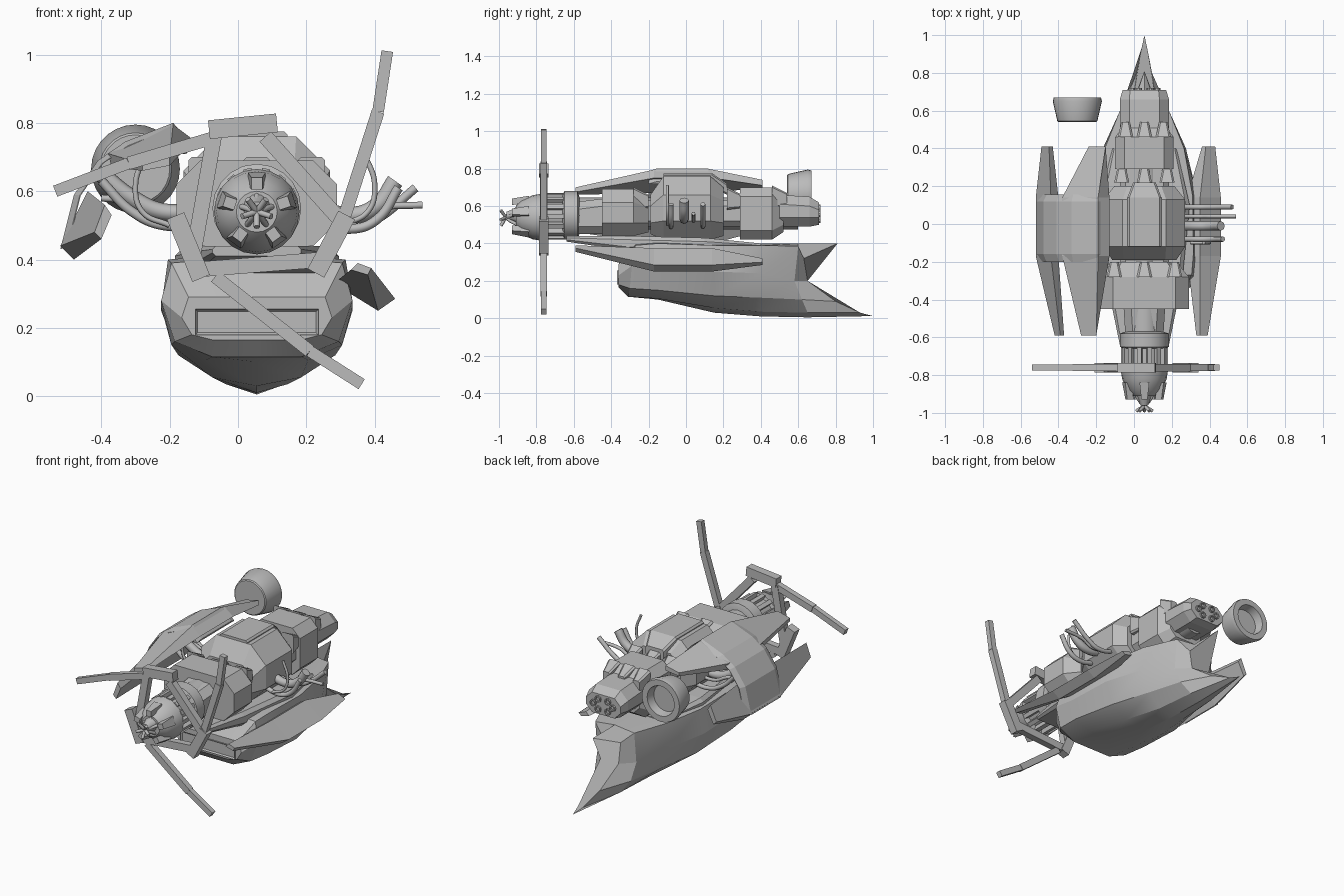
import bpy, bmesh, math
from mathutils import Vector, Matrix

if "Cube" in bpy.data.objects:
    bpy.data.objects.remove(bpy.data.objects["Cube"])

GREY = bpy.data.materials.new("plain_grey")
GREY.use_nodes = True
GREY.diffuse_color = (0.5, 0.5, 0.5, 1)
GREY.node_tree.nodes["Principled BSDF"].inputs["Base Color"].default_value = (0.5, 0.5, 0.5, 1)
CX, CZ = 0.055, 0.55      # engine axis


def finish(name, bm):
    bmesh.ops.recalc_face_normals(bm, faces=bm.faces)
    me = bpy.data.meshes.new(name)
    bm.to_mesh(me)
    bm.free()
    me.materials.append(GREY)
    ob = bpy.data.objects.new(name, me)
    bpy.context.collection.objects.link(ob)
    return ob


def smooth(ob, angle=35):
    bpy.ops.object.select_all(action='DESELECT')
    ob.select_set(True)
    bpy.context.view_layer.objects.active = ob
    bpy.ops.object.shade_smooth_by_angle(angle=math.radians(angle))


def loft(name, rings):
    """Skin a list of equal closed rings, capping the ends."""
    bm = bmesh.new()
    vs = [[bm.verts.new(p) for p in r] for r in rings]
    n = len(vs[0])
    for a, b in zip(vs, vs[1:]):
        for i in range(n):
            j = (i + 1) % n
            bm.faces.new((a[i], a[j], b[j], b[i]))
    bm.faces.new(vs[0])
    bm.faces.new(vs[-1])
    return finish(name, bm)


def lathe(name, profile, x, z, seg=20):
    """Turn (y, radius) points around an axis along y."""
    rings = [[(x + r * math.cos(2 * math.pi * i / seg), y, z + r * math.sin(2 * math.pi * i / seg))
              for i in range(seg)] for y, r in profile]
    smooth(loft(name, rings))


def block(name, stations, x=CX):
    """Chamfered block along y; each station is y, half width, bottom, top, chamfer."""
    rings = []
    for y, w, lo, hi, c in stations:
        half = [(w - c, lo), (w, lo + c), (w, hi - c), (w - c, hi)]
        rings.append([(x + a, y, z) for a, z in half] + [(x - a, y, z) for a, z in reversed(half)])
    loft(name, rings)


def bar(name, a, b, wide, deep):
    """Square bar between two (x, z) points of the rotor plane."""
    a, b = Vector((a[0], -.76, a[1])), Vector((b[0], -.76, b[1]))
    s = (b - a).normalized().cross(Vector((0, 1, 0))) * wide / 2
    t = Vector((0, deep / 2, 0))
    loft(name, [[p + s + t, p + s - t, p - s - t, p - s + t] for p in (a, b)])


def tube(name, pts, r):
    cu = bpy.data.curves.new(name, 'CURVE')
    cu.dimensions = '3D'
    cu.bevel_depth, cu.bevel_resolution, cu.use_fill_caps = r, 2, True
    sp = cu.splines.new('BEZIER')
    sp.bezier_points.add(len(pts) - 1)
    for bp, p in zip(sp.bezier_points, pts):
        bp.co = p
        bp.handle_left_type = bp.handle_right_type = 'AUTO'
    cu.materials.append(GREY)
    bpy.context.collection.objects.link(bpy.data.objects.new(name, cu))


# Lower hull: half rings from keel to deck, mirrored about the axis
hull = [
    [(0, -.36, .165), (.13, -.36, .165), (.19, -.36, .18), (.22, -.36, .23), (.2, -.36, .29), (0, -.36, .29)],
    [(0, -.31, .115), (.13, -.31, .115), (.24, -.3, .16), (.28, -.29, .28), (.25, -.27, .39), (0, -.27, .41)],
    [(0, -.15, .1), (.15, -.15, .105), (.25, -.15, .15), (.28, -.15, .26), (.26, -.15, .4), (0, -.15, .42)],
    [(0, .15, .03), (.13, .15, .055), (.23, .15, .12), (.28, .15, .25), (.255, .15, .39), (0, .15, .41)],
    [(0, .4, .01), (.09, .4, .035), (.17, .4, .11), (.22, .4, .24), (.21, .4, .39), (0, .4, .4)],
    [(0, .65, .005), (.07, .65, .03), (.12, .62, .1), (.13, .58, .2), (.13, .6, .385), (0, .6, .4)],
    [(0, 1, .012), (.015, .93, .03), (.04, .8, .09), (.06, .65, .2), (.06, .63, .32), (0, .81, .4)],
]
smooth(loft("lower_hull", [[(CX + w, y, z) for w, y, z in r] +
                           [(CX - w, y, z) for w, y, z in r[-2:0:-1]] for r in hull]), 25)

# Recessed slot on the bow
bm = bmesh.new()
bmesh.ops.create_cube(bm, size=1)
bmesh.ops.transform(bm, matrix=Matrix.Translation((CX, -.355, .217)) @ Matrix.Diagonal((.36, .03, .075, 1)), verts=bm.verts)
front = [f for f in bm.faces if f.normal.y < -.9]
bmesh.ops.inset_individual(bm, faces=front, thickness=.016, depth=-.018)
finish("bow_slot", bm)

# Deck slab below the engine
block("deck", [(-.64, .13, .41, .44, .01), (-.3, .2, .36, .44, .02), (.1, .24, .36, .43, .02), (.4, .17, .36, .4, .01)])

# Engine core and its armour blocks
lathe("engine_shaft", [(-.6, .085), (.6, .085)], CX, CZ + .01, 16)
block("front_neck", [(-.6, .1, .45, .62, .04), (-.44, .11, .45, .64, .04)])
block("front_block", [(-.45, .235, .44, .69, .07), (-.28, .235, .44, .69, .07), (-.2, .17, .46, .64, .05)])
block("middle_link", [(-.21, .13, .49, .63, .03), (.3, .13, .49, .63, .03)])
block("middle_block", [(-.19, .17, .45, .66, .06), (-.12, .215, .42, .76, .1), (.13, .215, .42, .76, .1), (.2, .16, .44, .7, .07)])
block("rear_block", [(.29, .155, .42, .7, .05), (.46, .155, .42, .7, .05), (.52, .11, .46, .65, .04)])
block("middle_ridge", [(-.12, .09, .7, .775, .01), (.14, .09, .7, .775, .01), (.22, .06, .66, .72, .01)])
block("exhaust_block", [(.5, .13, .49, .66, .05), (.66, .13, .49, .65, .05), (.71, .115, .5, .62, .04)])
for y, z, w in ((-.28, .66, .16), (.22, .66, .12), (.46, .67, .1)):
    for k in (-1, 0, 1):
        block("armour_finger", [(y, .04, z - .08, z + .04, .01), (y + .08, .022, z - .07, z, .008)], CX + k * w)
for i in range(6):
    a = math.radians(60 * i)
    lathe("exhaust_pipe", [(.69, .02), (.72, .02), (.72, .013), (.7, .012)],
          CX + .065 * math.cos(a), .56 + .035 * math.sin(a), 10)

# Slotted turbine, nose cone and claw
lathe("collar", [(-.66, .11), (-.65, .13), (-.58, .13), (-.57, .1)], CX, CZ)
lathe("turbine_core", [(-.8, .1), (-.65, .1)], CX, CZ)
lathe("nose_cone", [(-.91, .06), (-.88, .09), (-.82, .118), (-.775, .125), (-.765, .1)], CX, CZ - .01)
for i in range(14):
    a = 2 * math.pi * i / 14
    c, s = math.cos(a), math.sin(a)
    r, t = Vector((c, 0, s)), Vector((-s, 0, c)) * .012
    o = Vector((CX, 0, CZ - .005))
    loft("turbine_rib", [[o + r * q + t * k + Vector((0, y, 0)) for q, k in ((.09, -1), (.124, -1), (.124, 1), (.09, 1))]
                         for y in (-.78, -.65)])
for i in range(5):
    a = math.radians(90 + 72 * i)
    r = Vector((math.cos(a), 0, math.sin(a)))
    t = Vector((-r.z, 0, r.x))
    o = Vector((CX, 0, CZ - .01))
    loft("nose_claw", [[o + r * (q + u) + t * w * k + Vector((0, y, 0)) for u, k in ((-.02, -1), (.015, -1), (.015, 1), (-.02, 1))]
                       for q, y, w in ((.1, -.84, .026), (.085, -.93, .016))])
    tube("nose_spike", [o + r * .05 + Vector((0, -.9, 0)), o + r * .015 + Vector((0, -.95, 0)),
                        o - r * .045 + Vector((0, -.99, 0))], .009)
lathe("nose_hub", [(-.96, .02), (-.9, .045)], CX, CZ, 10)

# Rotor: three corner bars joined by long sides, and three bent blades
for a, b in (((-.085, .78), (.114, .8)), ((.318, .53), (.228, .36)), ((-.183, .528), (-.108, .345))):
    bar("frame_corner", a, b, .055, .05)
for a, b in (((-.07, .76), (-.13, .42)), ((.08, .76), (.295, .52)), ((-.13, .37), (.25, .4))):
    bar("frame_side", a, b, .045, .04)
for root, knee, tip in (((.313, .53), (.41, .833), (.437, 1.01)),
                        ((-.076, .755), (-.32, .682), (-.535, .6)),
                        ((-.067, .35), (.21, .132), (.362, .035))):
    bar("blade_root", root, knee, .038, .035)
    bar("blade_tip", knee, tip, .034, .03)

# Outer wing plates: quad sections (x, z) at four stations along y
STATIONS = (-.59, -.17, .14, .41)


def plate(name, *sections):
    loft(name, [[(x, y, z) for x, z in s] for y, s in zip(STATIONS, sections)])


mid = [(.28, .33), (.35, .375), (.46, .285), (.41, .25)]
plate("right_plate", [(.33, .37), (.35, .39), (.39, .375), (.38, .355)], mid, mid,
      [(.36, .3), (.38, .32), (.43, .3), (.41, .285)])
mid = [(-.4, .55), (-.44, .6), (-.52, .44), (-.48, .4)]
plate("left_plate", [(-.37, .53), (-.39, .56), (-.42, .48), (-.4, .46)], mid, mid,
      [(-.43, .55), (-.45, .58), (-.49, .49), (-.47, .47)])
mid = [(-.37, .67), (-.38, .71), (-.19, .795), (-.13, .75)]
plate("upper_left_plate", [(-.28, .66), (-.28, .68), (-.2, .7), (-.2, .675)], mid, mid,
      [(-.24, .7), (-.24, .72), (-.15, .74), (-.15, .71)])

# Faceted shell bridging the two left plates
arc = [(-.13, .73), (-.19, .8), (-.33, .745), (-.41, .69), (-.48, .59), (-.52, .43)]


def shell_ring(y, k):
    def q(p, f):
        return (-.2 + (p[0] + .2) * f, y, .55 + (p[1] - .55) * f)
    return [q(p, k) for p in arc] + [q(p, .93) for p in reversed(arc)]


loft("left_shell", [shell_ring(y, k) for y, k in ((-.2, .94), (-.16, 1), (.12, 1), (.155, .94))])

# Bent hoses on both flanks
hoses = [(.09, .013, .52, .49, .61), (.04, .01, .54, .52, .56), (-.01, .025, .46, .53, .63), (-.08, .014, .47, .49, .61)]
for y, r, x, z0, z1 in hoses:
    tube("right_hose", [(.2, y, z0 + .03), (.34, y, z0), (.41, y, z0 + .03), (x, y, z1)], r)
    tube("left_hose", [(-.08, y, z0 + .02), (-.22, y, z0 + .01), (-.31, y, z0 + .05), (-.4, y, z1 + .02)], r)
for x, k in ((.3, 1), (-.2, -1)):
    tube("hoop_hose", [(x, -.1, .5), (x + .08 * k, -.1, .54), (x + .1 * k, -.1, .62), (x + .07 * k, -.1, .71)], .008)

# Detached thruster drum with a hollow rear
lathe("thruster_drum", [(.54, .1), (.545, .106), (.65, .13), (.67, .125), (.67, .09), (.62, .08)], -.3, .665, 28)
